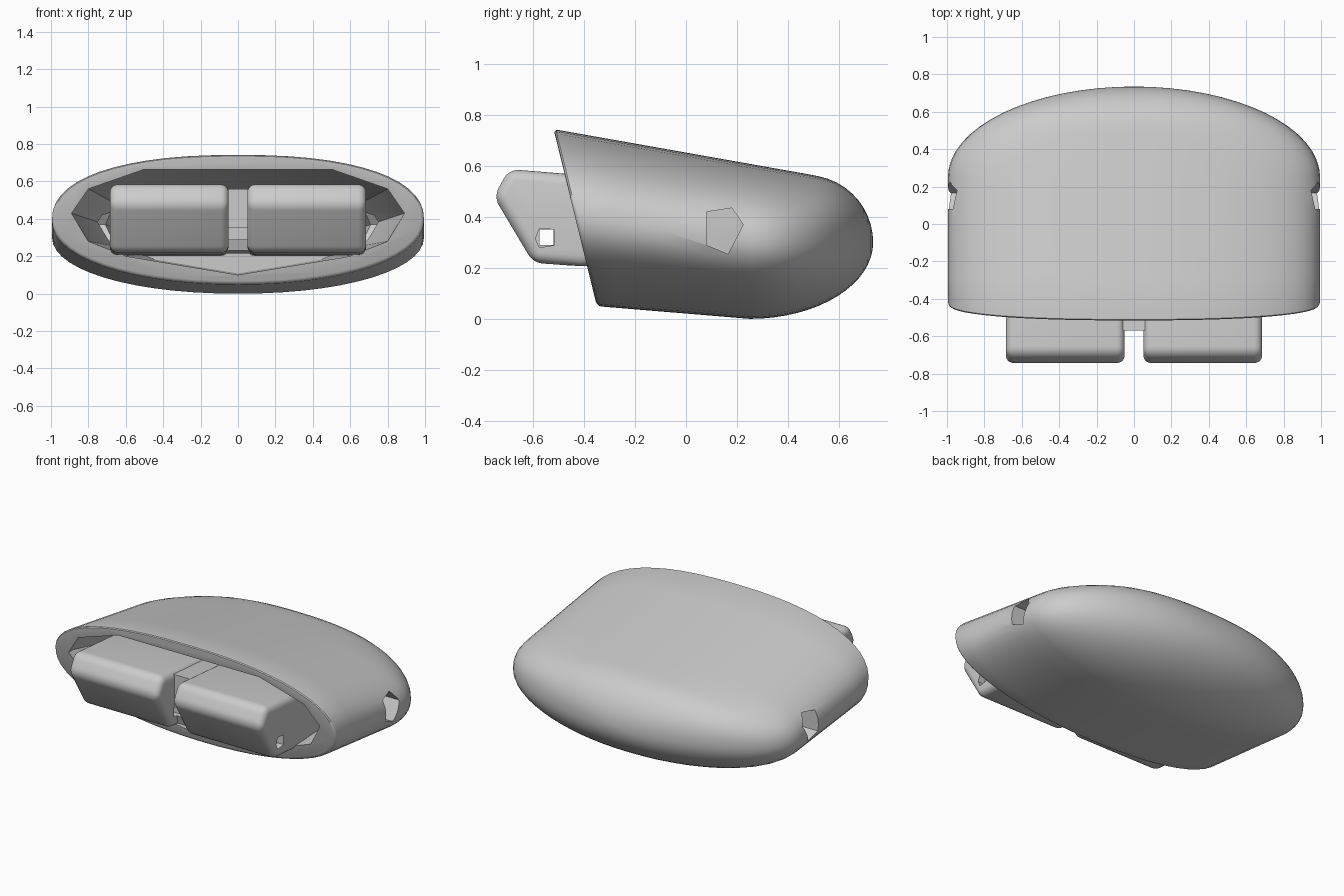
import bpy, bmesh
from math import sin, cos, pi, sqrt, radians
from mathutils import Vector

cube = bpy.data.objects.get("Cube")
if cube:
    bpy.data.objects.remove(cube, do_unlink=True)

grey = bpy.data.materials.new("plain grey")
grey.use_nodes = True
grey.diffuse_color = (0.6, 0.6, 0.6, 1)
grey.node_tree.nodes["Principled BSDF"].inputs["Base Color"].default_value = (0.6, 0.6, 0.6, 1)


def loft(rings):
    """Closed solid through a list of equal-length point rings."""
    bm = bmesh.new()
    loops = [[bm.verts.new(p) for p in ring] for ring in rings]
    n = len(loops[0])
    for a, b in zip(loops, loops[1:]):
        for i in range(n):
            j = (i + 1) % n
            bm.faces.new((a[i], a[j], b[j], b[i]))
    bm.faces.new(loops[0])
    bm.faces.new(loops[-1])
    bmesh.ops.recalc_face_normals(bm, faces=bm.faces)
    return bm


def prism(x0, x1, profile):
    return loft([[(x, y, z) for y, z in profile] for x in (x0, x1)])


def make(name, bm):
    bmesh.ops.recalc_face_normals(bm, faces=bm.faces)
    mesh = bpy.data.meshes.new(name)
    bm.to_mesh(mesh)
    bm.free()
    mesh.materials.append(grey)
    ob = bpy.data.objects.new(name, mesh)
    bpy.context.collection.objects.link(ob)
    return ob


def activate(ob):
    bpy.ops.object.select_all(action='DESELECT')
    ob.select_set(True)
    bpy.context.view_layer.objects.active = ob


def cut(ob, bm):
    cutter = make("cutter", bm)
    cutter.hide_render = True
    mod = ob.modifiers.new("cut", 'BOOLEAN')
    mod.operation = 'DIFFERENCE'
    mod.solver = 'EXACT'
    mod.object = cutter
    activate(ob)
    bpy.ops.object.modifier_apply(modifier=mod.name)
    bpy.data.objects.remove(cutter, do_unlink=True)


def smooth(ob):
    activate(ob)
    bpy.ops.object.shade_smooth_by_angle(angle=radians(32))


# Outer shell: rounded sections narrowing to a domed back
def section(y, w, back):
    top = 0.745 - 0.177 * (y + 0.52)
    if y > 0.5:
        top = 0.3 + 0.265 * sqrt(max(0, 1 - ((y - 0.47) / 0.265) ** 2))
    bottom = 0.3 - 0.3 * back if y > 0.25 else 0.0208 - 0.083 * y
    bottom = max(bottom, 0)
    mid, half = (top + bottom) / 2, (top - bottom) / 2
    ring = []
    for i in range(56):
        c, s = cos(2 * pi * i / 56), sin(2 * pi * i / 56)
        e = 2 / 2.35 if s > 0 else 2 / 2.1
        ring.append((w * abs(c) ** e * (1 if c > 0 else -1), y,
                     mid + half * abs(s) ** e * (1 if s > 0 else -1)))
    return ring


rings = [section(y, 0.995, 1) for y in (-0.75, -0.28, -0.1, 0.1, 0.25)]
for k in range(1, 17):
    a = pi / 2 * min(k / 16, 0.995)
    rings.append(section(0.25 + 0.485 * sin(a), 0.995 * cos(a), cos(a)))
bm = loft(rings)

# Slanted front opening plane with a softened rim
res = bmesh.ops.bisect_plane(
    bm, geom=bm.verts[:] + bm.edges[:] + bm.faces[:],
    plane_co=Vector((0, -0.52, 0.745)), plane_no=Vector((0, -0.695, -0.17)),
    clear_outer=True)
rim = [e for e in res["geom_cut"] if isinstance(e, bmesh.types.BMEdge)]
bmesh.ops.contextual_create(bm, geom=rim)
bmesh.ops.bevel(bm, geom=rim, offset=0.018, segments=3, profile=0.5, affect='EDGES')
shell = make("outer_shell", bm)

# Faceted hollow inside the shell
half_hollow = [(0.5, 0.665), (0.8, 0.56), (0.89, 0.43), (0.8, 0.28), (0.6, 0.2)]
hollow = half_hollow + [(0, 0.1)] + [(-x, z) for x, z in reversed(half_hollow)]
cut(shell, loft([[(x * k, y, mid + (z - 0.4) * k) for x, z in hollow]
                 for y, k, mid in ((-0.8, 1, 0.4), (-0.4, 1, 0.4), (0.4, 0.74, 0.33))]))

# Five-sided hole in each side
side_hole = [(0.08, 0.42), (0.18, 0.435), (0.225, 0.37), (0.165, 0.255), (0.08, 0.29)]
for x0, x1 in ((0.62, 1.2), (-1.2, -0.62)):
    cut(shell, prism(x0, x1, side_hole))
smooth(shell)

# Front insert: two rounded blocks joined by a set-back core
block = [(-0.755, 0.48), (-0.695, 0.588), (0.25, 0.51), (0.25, 0.2),
         (-0.42, 0.207), (-0.6, 0.22)]
core = [(-0.57, 0.56), (0.2, 0.5), (0.2, 0.22), (-0.45, 0.215), (-0.53, 0.23), (-0.57, 0.35)]
axle = [(-0.575, 0.29), (-0.52, 0.29), (-0.52, 0.35), (-0.575, 0.35)]
flare = [(-0.592, 0.315), (-0.575, 0.355), (-0.519, 0.351), (-0.519, 0.289), (-0.575, 0.28)]
for side, x0, x1 in (("left", 0.05, 0.685), ("right", -0.685, -0.05)):
    bm = prism(x0, x1, block)
    bmesh.ops.bevel(bm, geom=bm.edges[:], offset=0.042, segments=5, profile=0.5,
                    affect='EDGES', clamp_overlap=True)
    ob = make(side + "_front_block", bm)
    cut(ob, prism(-1, 1, axle))
    outer = 0.64 if side == "left" else -0.64
    cut(ob, prism(min(outer, outer * 1.3), max(outer, outer * 1.3), flare))
    smooth(ob)
bridge = make("block_bridge", prism(-0.08, 0.08, core))
cut(bridge, prism(-1, 1, axle))
smooth(bridge)
